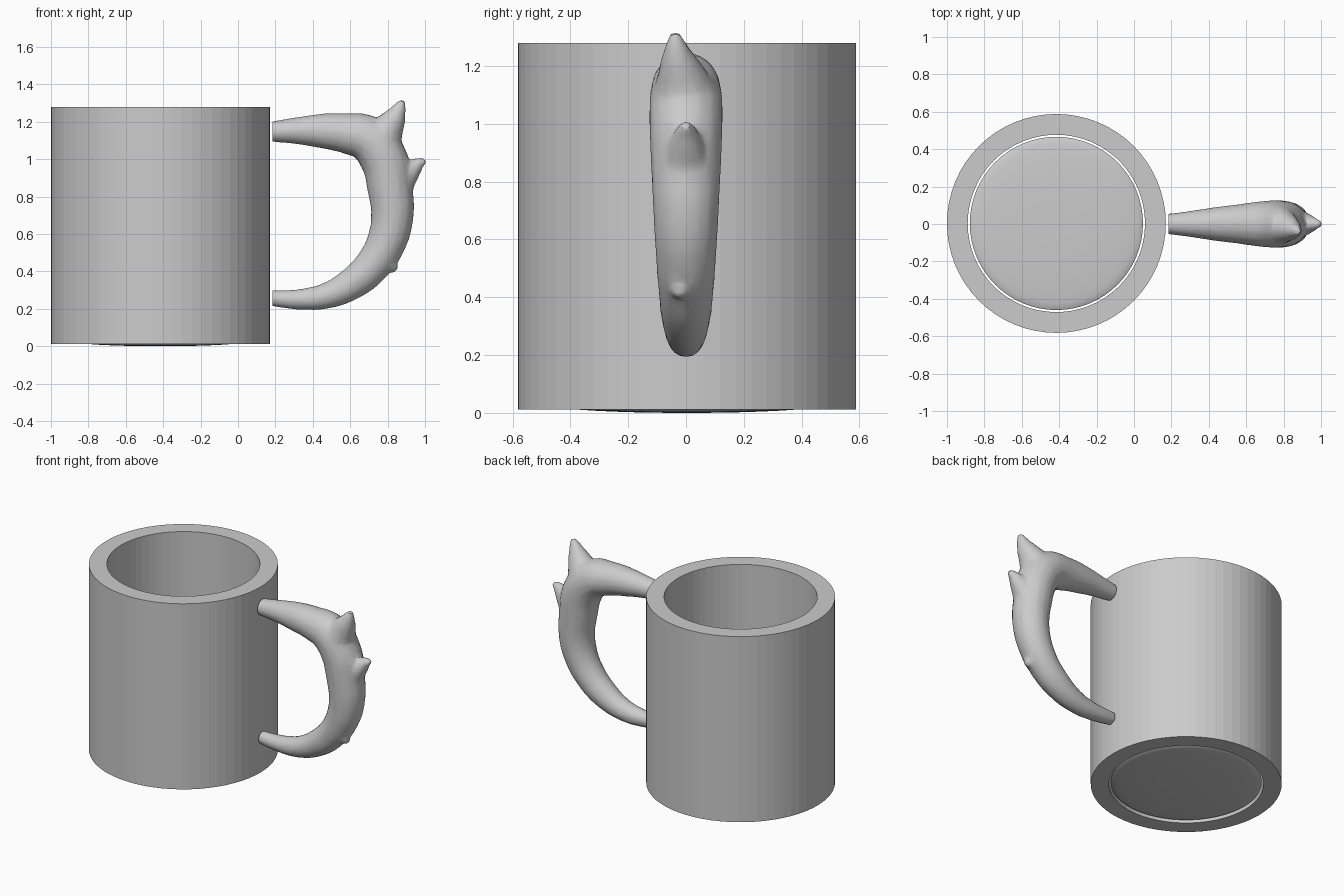
import bpy, bmesh
from math import cos, sin, tau

if "Cube" in bpy.data.objects:
    bpy.data.objects.remove(bpy.data.objects["Cube"])

CX, CY = -0.415, 0.003   # centre of the mug body


def obj_from_bmesh(name, bm):
    bmesh.ops.recalc_face_normals(bm, faces=bm.faces)
    me = bpy.data.meshes.new(name)
    bm.to_mesh(me)
    bm.free()
    ob = bpy.data.objects.new(name, me)
    bpy.context.collection.objects.link(ob)
    return ob


def activate(ob):
    bpy.ops.object.select_all(action='DESELECT')
    ob.select_set(True)
    bpy.context.view_layer.objects.active = ob


# mug wall: thick open tube
N = 64
bm = bmesh.new()
rings = [[bm.verts.new((CX + r * cos(tau * i / N), CY + r * sin(tau * i / N), z)) for i in range(N)]
         for r, z in ((0.585, 0.012), (0.585, 1.28), (0.474, 1.28), (0.474, 0.012))]
for k in range(4):
    a, b = rings[k], rings[(k + 1) % 4]
    for i in range(N):
        j = (i + 1) % N
        bm.faces.new((a[i], a[j], b[j], b[i]))
obj_from_bmesh("mug_wall", bm)

# mug floor: shallow lens sitting just inside the wall
bpy.ops.mesh.primitive_uv_sphere_add(segments=64, ring_count=16, radius=1, location=(CX, CY, 0.027))
floor = bpy.context.object
floor.name = "mug_floor"
floor.scale = (0.463, 0.463, 0.027)
bpy.ops.object.transform_apply(location=False, rotation=False, scale=True)
bpy.ops.object.shade_smooth_by_angle()

# antler handle: main beam, two tines and a knob as tapered curves (x, y, z, radius)
beam = [(0.08, 0, 1.145, .048), (0.19, 0, 1.148, .056), (0.4, 0, 1.152, .085), (0.58, 0, 1.138, .108),
        (0.70, 0, 1.105, .124), (0.78, 0, 1.0, .127), (0.812, 0, 0.85, .121), (0.825, 0, 0.7, .114),
        (0.795, 0, 0.56, .106), (0.725, 0, 0.44, .097), (0.61, 0, 0.335, .086),
        (0.48, 0, 0.272, .070), (0.36, 0, 0.252, .058), (0.19, 0, 0.256, .043), (0.08, 0, 0.27, .035)]
top_tine = [(0.74, 0, 1.06, .12), (0.80, -0.015, 1.16, .09), (0.845, -0.03, 1.235, .056),
            (0.868, -0.036, 1.285, .032), (0.88, -0.038, 1.315, .018)]
side_tine = [(0.81, 0, 0.80, .115), (0.87, 0, 0.885, .085), (0.93, 0, 0.945, .055),
             (0.967, 0, 0.977, .034), (1.0, 0, 0.995, .018)]
knob = [(0.74, 0, 0.50, .085), (0.79, -0.01, 0.455, .065), (0.83, -0.02, 0.422, .036),
        (0.85, -0.02, 0.408, .018)]

cu = bpy.data.curves.new("handle", 'CURVE')
cu.dimensions = '3D'
cu.bevel_depth = 1.0
cu.bevel_resolution = 6
cu.use_fill_caps = True
for pts in (beam, top_tine, side_tine, knob):
    sp = cu.splines.new('BEZIER')
    sp.bezier_points.add(len(pts) - 1)
    sp.radius_interpolation = 'CARDINAL'
    for bp, (x, y, z, r) in zip(sp.bezier_points, pts):
        bp.co = (x, y, z)
        bp.radius = r
        bp.handle_left_type = bp.handle_right_type = 'AUTO'
handle = bpy.data.objects.new("handle", cu)
bpy.context.collection.objects.link(handle)
activate(handle)
bpy.ops.object.convert(target='MESH')
handle = bpy.context.object

# fuse the pieces, soften the joins, thin out the mesh
m = handle.modifiers.new("fuse", 'REMESH')
m.mode = 'VOXEL'
m.voxel_size = 0.011
m = handle.modifiers.new("soften", 'SMOOTH')
m.factor = 0.5
m.iterations = 6
m = handle.modifiers.new("thin", 'DECIMATE')
m.ratio = 0.12
bpy.ops.object.convert(target='MESH')
handle = bpy.context.object

# trim both ends flat next to the mug wall
bm = bmesh.new()
bm.from_mesh(handle.data)
bmesh.ops.bisect_plane(bm, geom=bm.verts[:] + bm.edges[:] + bm.faces[:],
                       plane_co=(0.184, 0, 0), plane_no=(1, 0, 0), clear_inner=True)
bmesh.ops.holes_fill(bm, edges=[e for e in bm.edges if e.is_boundary], sides=0)
bm.to_mesh(handle.data)
bm.free()
activate(handle)
bpy.ops.object.shade_smooth_by_angle()
